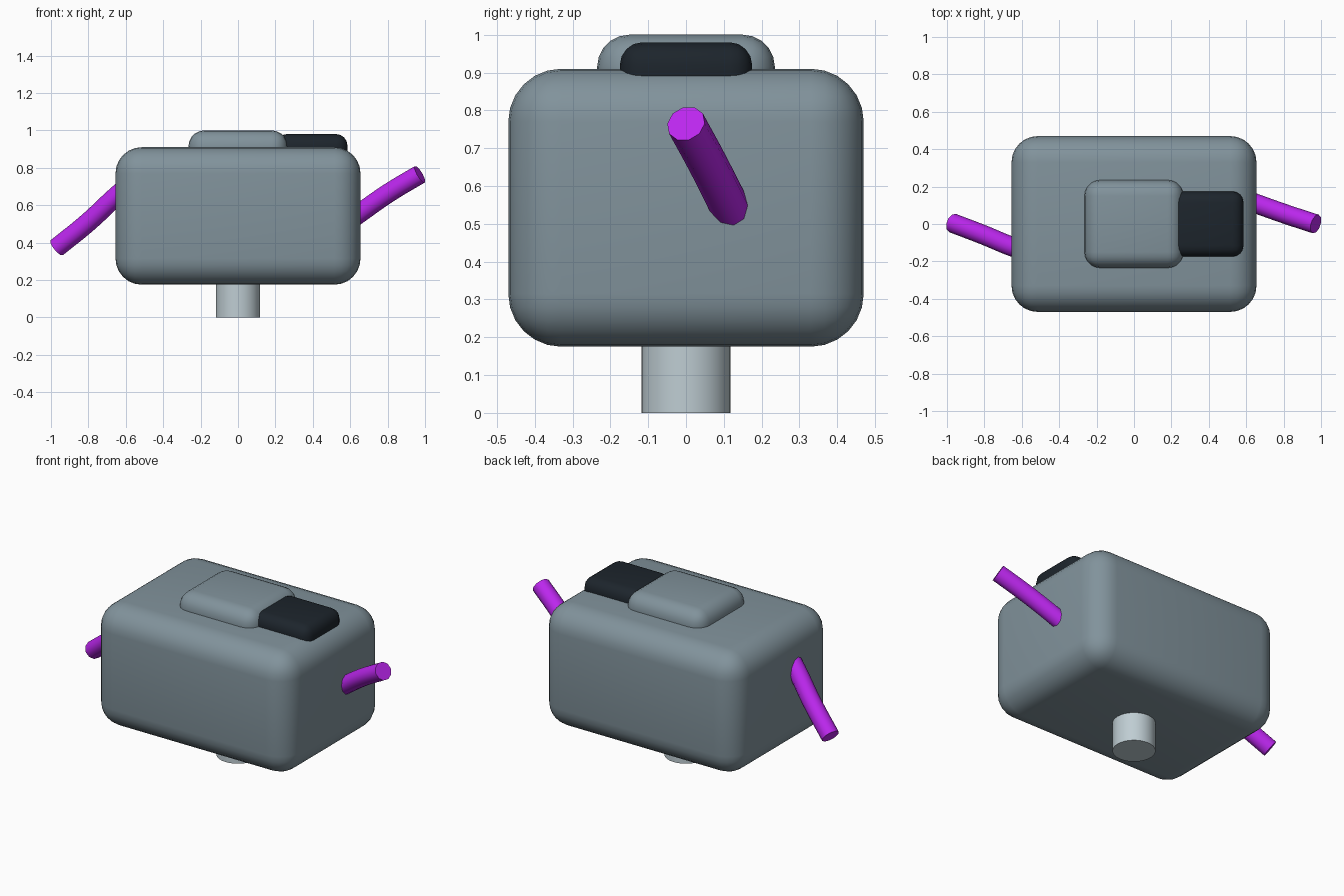
import bpy

if "Cube" in bpy.data.objects:
    bpy.data.objects.remove(bpy.data.objects["Cube"])


def material(name, color):
    m = bpy.data.materials.new(name)
    m.diffuse_color = color
    m.use_nodes = True
    m.node_tree.nodes["Principled BSDF"].inputs["Base Color"].default_value = m.diffuse_color
    return m


def smooth(obj, angle=0.6):
    bpy.ops.object.select_all(action='DESELECT')
    obj.select_set(True)
    bpy.context.view_layer.objects.active = obj
    bpy.ops.object.shade_smooth_by_angle(angle=angle)


def rounded_box(name, lo, hi, radius, segments=5, mat=None):
    centre = [(a + b) / 2 for a, b in zip(lo, hi)]
    bpy.ops.mesh.primitive_cube_add(size=1, location=centre)
    obj = bpy.context.object
    obj.name = name
    obj.scale = [b - a for a, b in zip(lo, hi)]
    bpy.ops.object.transform_apply(location=False, rotation=False, scale=True)
    bev = obj.modifiers.new("round", 'BEVEL')
    bev.width = radius
    bev.segments = segments
    bpy.ops.object.modifier_apply(modifier=bev.name)
    if mat:
        obj.data.materials.append(mat)
    smooth(obj)
    return obj


def wire(name, points, radius, mat):
    cu = bpy.data.curves.new(name, 'CURVE')
    cu.dimensions = '3D'
    cu.bevel_depth = radius
    cu.bevel_resolution = 3
    cu.use_fill_caps = True
    cu.resolution_u = 6
    sp = cu.splines.new('BEZIER')
    sp.bezier_points.add(len(points) - 1)
    for bp, p in zip(sp.bezier_points, points):
        bp.co = p
        bp.handle_left_type = bp.handle_right_type = 'AUTO'
    obj = bpy.data.objects.new(name, cu)
    bpy.context.collection.objects.link(obj)
    bpy.ops.object.select_all(action='DESELECT')
    obj.select_set(True)
    bpy.context.view_layer.objects.active = obj
    bpy.ops.object.convert(target='MESH')
    obj = bpy.context.object
    obj.data.materials.clear()
    obj.data.materials.append(mat)
    smooth(obj, 0.7)


dark = material("dark", (0.012, 0.018, 0.025, 1))
purple = material("purple", (0.5, 0.02, 0.85, 1))
steel = material("pale_steel", (0.52, 0.61, 0.65, 1))
slate = material("slate", (0.22, 0.29, 0.33, 1))

# Main body and raised lid
rounded_box("body", (-0.655, -0.47, 0.175), (0.655, 0.47, 0.91), 0.14, 6, slate)
rounded_box("lid", (-0.265, -0.235, 0.82), (0.265, 0.235, 1.0), 0.085, 5, slate)

# Dark block beside the lid
rounded_box("dark_block", (0.2, -0.175, 0.82), (0.585, 0.175, 0.98), 0.06, 4, dark)

# Mounting post
bpy.ops.mesh.primitive_cylinder_add(vertices=32, radius=0.118, depth=0.25,
                                    location=(0, 0, 0.125))
post = bpy.context.object
post.name = "post"
post.data.materials.append(steel)
smooth(post)

# Wires coming out of both ends
wire("left_wire", [(-0.97, 0.005, 0.372), (-0.8, -0.06, 0.51),
                   (-0.655, -0.12, 0.645), (-0.58, -0.145, 0.71)], 0.052, purple)
wire("right_wire", [(0.972, 0.0, 0.765), (0.81, 0.053, 0.668),
                    (0.655, 0.108, 0.56), (0.58, 0.135, 0.505)], 0.052, purple)
